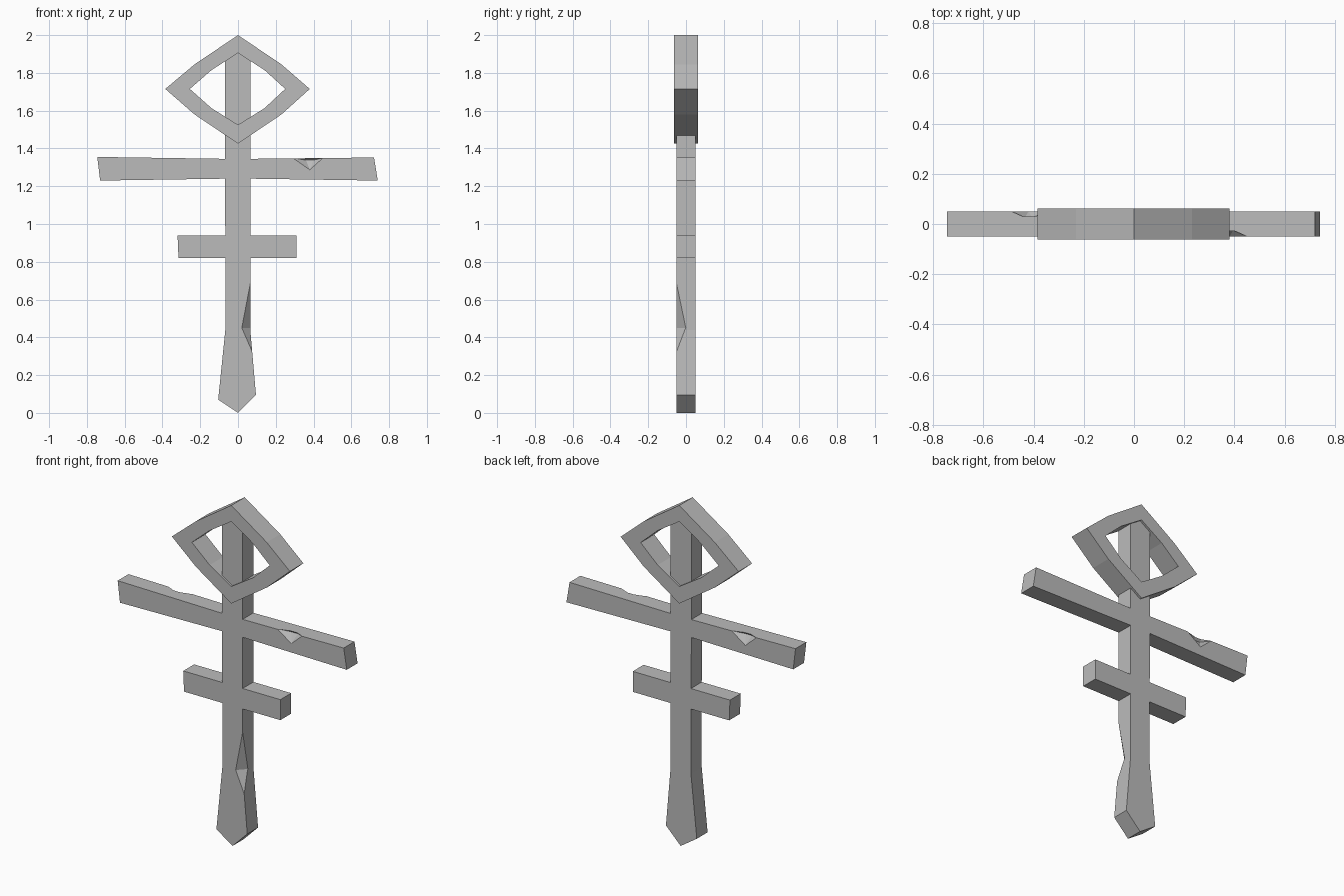
import bpy
import bmesh
from mathutils import Vector

cube = bpy.data.objects.get("Cube")
if cube:
    bpy.data.objects.remove(cube)

grey = bpy.data.materials.new("weathered_grey")
grey.use_nodes = True
colour = (0.5, 0.5, 0.5, 1)
grey.diffuse_color = colour
grey.node_tree.nodes["Principled BSDF"].inputs["Base Color"].default_value = colour


def finish(name, bm):
    bmesh.ops.recalc_face_normals(bm, faces=bm.faces)
    mesh = bpy.data.meshes.new(name)
    bm.to_mesh(mesh)
    bm.free()
    mesh.materials.append(grey)
    ob = bpy.data.objects.new(name, mesh)
    bpy.context.collection.objects.link(ob)
    return ob


def extrude_faces(bm, half_depth):
    """Extrude flat faces lying at the front through to the back."""
    ext = bmesh.ops.extrude_face_region(bm, geom=bm.faces[:])
    verts = [g for g in ext["geom"] if isinstance(g, bmesh.types.BMVert)]
    bmesh.ops.translate(bm, verts=verts, vec=(0, 2 * half_depth, 0))


def chip(name, points, direction):
    """Cut a splintered wedge out of the body, swept outwards."""
    bm = bmesh.new()
    for p in points:
        bm.verts.new(p)
        bm.verts.new(Vector(p) + Vector(direction) * 0.04)
    hull = bmesh.ops.convex_hull(bm, input=bm.verts[:])
    spare = [g for g in hull["geom_interior"] if isinstance(g, bmesh.types.BMVert)]
    bmesh.ops.delete(bm, geom=spare, context="VERTS")
    cutter = finish(name, bm)
    cutter.hide_render = True
    cutter.hide_set(True)
    cutter.display_type = "WIRE"
    mod = body.modifiers.new(name, "BOOLEAN")
    mod.operation = "DIFFERENCE"
    mod.solver = "EXACT"
    mod.object = cutter


# Post with both crossbars and the pointed foot, as one outline
D = 0.05
right_side = [(0, 0), (0.095, 0.095), (0.065, 0.44), (0.065, 0.82),
              (0.31, 0.82), (0.31, 0.94), (0.065, 0.94), (0.065, 1.24),
              (0.74, 1.23), (0.72, 1.352), (0.065, 1.345), (0.065, 1.92)]
left_side = [(-0.07, 1.92), (-0.07, 1.345), (-0.745, 1.355), (-0.73, 1.23),
             (-0.07, 1.24), (-0.067, 0.94), (-0.32, 0.94), (-0.315, 0.82),
             (-0.067, 0.82), (-0.067, 0.44), (-0.105, 0.07)]
bm = bmesh.new()
bm.faces.new([bm.verts.new((x, -D, z)) for x, z in right_side + left_side])
extrude_faces(bm, D)
body = finish("post_and_crossbars", bm)

# Chips on the top edges of the upper crossbar: front left, back right
for name, side, centre in (("front_bar_chip", 1, 0.38), ("back_bar_chip", -1, 0.42)):
    shape = [(-0.09, 0, 1.35), (0.07, 0, 1.35), (0, 0, 1.287),
             (-0.02, 0.033, 1.338), (0.02, 0.033, 1.338)]
    chip(name, [(side * (centre + x), side * (y - D), z) for x, y, z in shape],
         (0, -side, 1))

# Long chip on the front edge of the lower post
chip("post_chip", [(0.066, -D, 0.69), (0.02, -D, 0.45),
                   (0.066, 0.0, 0.45), (0.077, -D, 0.32)], (1, -1, 0))

# Diamond ring with bowed sides around the top of the post
R = 0.0625
outer = [(0, 2), (0.23, 1.845), (0.38, 1.715), (0.23, 1.58),
         (0, 1.425), (-0.23, 1.58), (-0.385, 1.715), (-0.23, 1.845)]
inner = [(0, 1.905), (0.14, 1.815), (0.25, 1.715), (0.14, 1.613),
         (0, 1.525), (-0.14, 1.613), (-0.255, 1.715), (-0.14, 1.815)]
bm = bmesh.new()
a, b = [[bm.verts.new((x, -R, z)) for x, z in loop] for loop in (outer, inner)]
for i in range(len(a)):
    j = (i + 1) % len(a)
    bm.faces.new((a[i], a[j], b[j], b[i]))
extrude_faces(bm, R)
finish("diamond_ring", bm)
